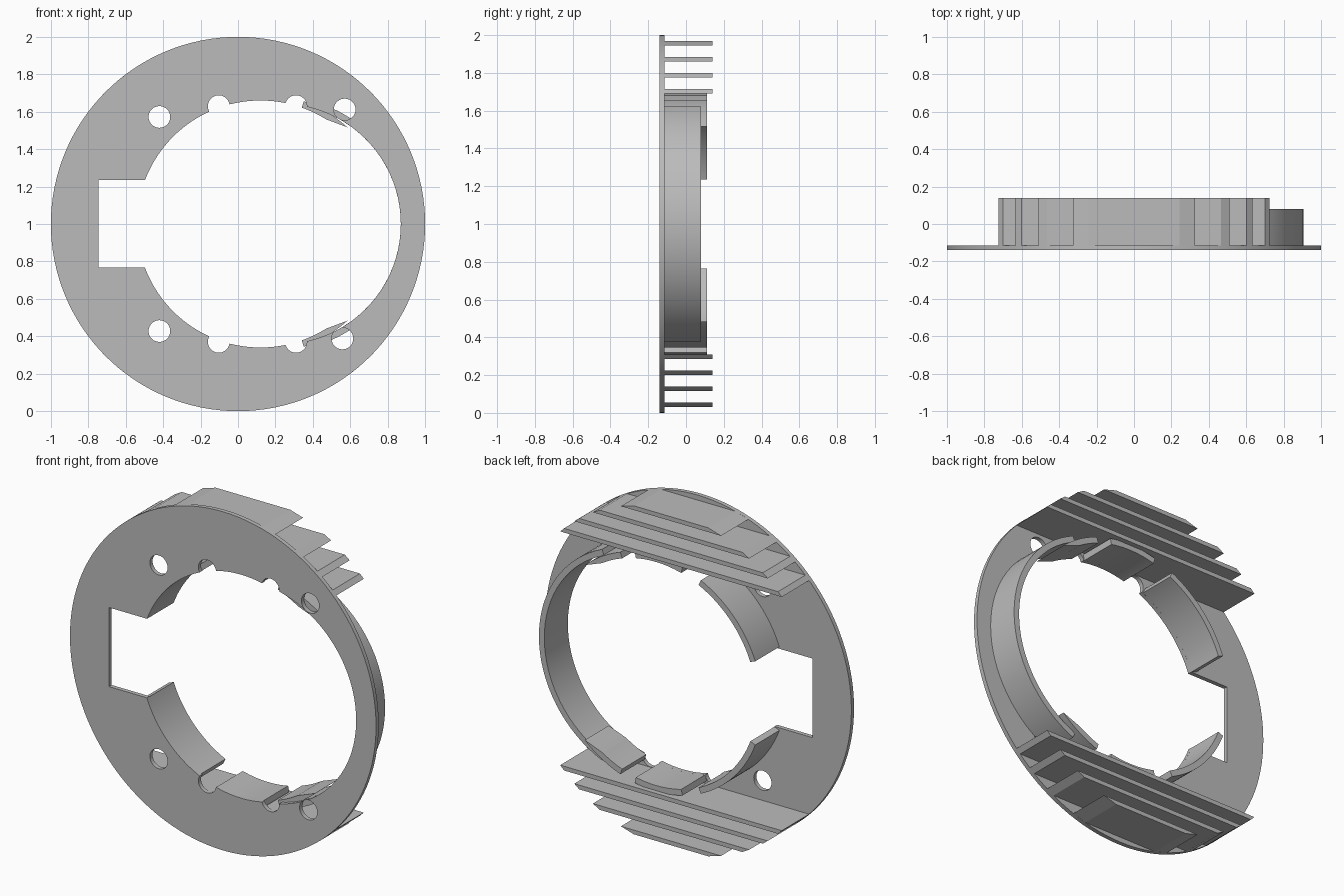
import bpy, bmesh, math

if "Cube" in bpy.data.objects:
    bpy.data.objects.remove(bpy.data.objects["Cube"])

grey = bpy.data.materials.new("plain grey")
grey.use_nodes = True
colour = (0.5, 0.5, 0.5, 1)
grey.diffuse_color = colour
grey.node_tree.nodes["Principled BSDF"].inputs["Base Color"].default_value = colour

FRONT, BASE = -0.14, -0.115          # plate thickness along y
MAIN = (0.12, 0.66, 0.695)           # centre x, inner and outer radius
SIDE = (0.228, 0.642, 0.677)


def prism(name, outline, y0, y1):
    """Extrude an x-z outline along y."""
    bm = bmesh.new()
    face = bm.faces.new([bm.verts.new((x, y0, z)) for x, z in outline])
    out = bmesh.ops.extrude_face_region(bm, geom=[face])
    for v in out["geom"]:
        if isinstance(v, bmesh.types.BMVert):
            v.co.y = y1
    bmesh.ops.recalc_face_normals(bm, faces=bm.faces)
    mesh = bpy.data.meshes.new(name)
    bm.to_mesh(mesh)
    bm.free()
    mesh.materials.append(grey)
    ob = bpy.data.objects.new(name, mesh)
    bpy.context.collection.objects.link(ob)
    return ob


def arc(cx, r, a0, a1, n):
    angles = [math.radians(a0 + (a1 - a0) * i / n) for i in range(n + 1)]
    return [(cx + r * math.cos(a), 1 + r * math.sin(a)) for a in angles]


def circle(cx, cz, r, n):
    return [(x, z + cz - 1) for x, z in arc(cx, r, 0, 360, n)[:-1]]


def select_only(ob):
    bpy.ops.object.select_all(action="DESELECT")
    ob.select_set(True)
    bpy.context.view_layer.objects.active = ob


def smooth(ob):
    select_only(ob)
    bpy.ops.object.shade_smooth_by_angle(angle=math.radians(25))


def cut(ob, outline):
    cutter = prism("cutter", outline, -0.5, 0.5)
    cutter.hide_render = True
    select_only(ob)
    mod = ob.modifiers.new("cut", "BOOLEAN")
    mod.operation, mod.solver, mod.object = "DIFFERENCE", "EXACT", cutter
    bpy.ops.object.modifier_apply(modifier=mod.name)
    bpy.data.objects.remove(cutter)


# Round plate with its opening, slot and screw holes
plate = prism("plate", circle(0, 1, 1, 128), FRONT, BASE)
cut(plate, circle(MAIN[0], 1, MAIN[1], 128))
cut(plate, circle(SIDE[0], 1, SIDE[1], 128))
cut(plate, [(-0.745, 0.768), (-0.3, 0.768), (-0.3, 1.235), (-0.745, 1.235)])
for x, z in ((-0.42, 0.572), (-0.103, 0.63), (0.31, 0.63), (0.57, 0.612)):
    cut(plate, circle(x, 1 + z, 0.058, 32))
    cut(plate, circle(x - (0.012 if x > 0.5 else 0), 1 - z, 0.058, 32))
smooth(plate)


def wall(name, ring, a0, a1, top, skew=0):
    """Curved wall on a ring; skew slants its first end."""
    cx, inner, outer = ring
    outline = arc(cx, inner, a0, a1, 32) + arc(cx, outer, a1, a0 - skew, 32)
    smooth(prism(name, outline, BASE, top))


# Curved walls behind the opening
for side, s in (("upper", 1), ("lower", -1)):
    wall(side + "_left_wall", MAIN, s * 115, s * 159.2, 0.11)
    wall(side + "_middle_wall", MAIN, s * 78.6, s * 104.5, 0.11)
    wall(side + "_tip_wall", MAIN, s * 58, s * 70.5, 0.11, s * 10)
wall("side_wall", SIDE, -67, 67, 0.08)

# Cooling fins, ends following the rim of the plate
for i, h in enumerate((0.69, 0.775, 0.86, 0.945)):
    for side, s in (("upper", 1), ("lower", -1)):
        lo, hi = math.sqrt(1 - h * h), math.sqrt(1 - (h + 0.025) ** 2)
        z0, z1 = 1 + s * h, 1 + s * (h + 0.025)
        prism(f"{side}_fin_{i + 1}", [(-lo, z0), (lo, z0), (hi, z1), (-hi, z1)], BASE, 0.14)
